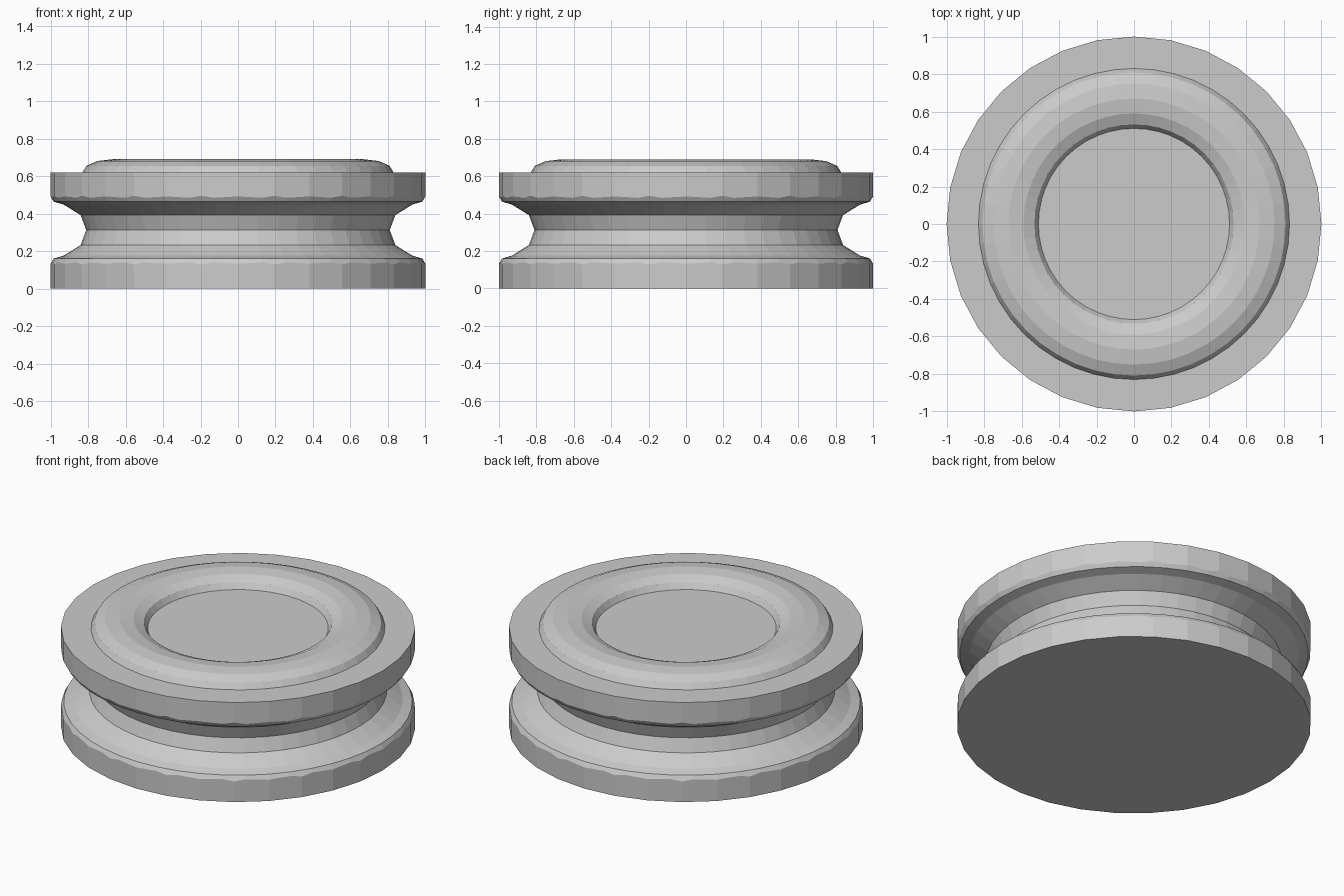
import bpy, bmesh, math

if "Cube" in bpy.data.objects:
    bpy.data.objects.remove(bpy.data.objects["Cube"])


def lathe_ring(name, section, steps):
    """Closed ring made by turning a closed (radius, z) section about z."""
    bm = bmesh.new()
    rings = []
    for i in range(steps):
        a = 2 * math.pi * i / steps
        rings.append([bm.verts.new((r * math.cos(a), r * math.sin(a), z)) for r, z in section])
    n = len(section)
    for i in range(steps):
        p, q = rings[i], rings[(i + 1) % steps]
        for j in range(n):
            k = (j + 1) % n
            bm.faces.new((p[j], q[j], q[k], p[k]))
    bmesh.ops.recalc_face_normals(bm, faces=bm.faces)
    mesh = bpy.data.meshes.new(name)
    bm.to_mesh(mesh)
    bm.free()
    obj = bpy.data.objects.new(name, mesh)
    bpy.context.collection.objects.link(obj)
    return obj


# Main drum
HEIGHT, MID = 0.62, 0.312
bpy.ops.mesh.primitive_cylinder_add(vertices=32, radius=1, depth=HEIGHT,
                                    location=(0, 0, HEIGHT / 2))
drum = bpy.context.object
drum.name = "grooved_drum"

# Groove around the waist, mirrored about its middle
half = [(0.84, 0.08), (0.93, 0.136), (0.984, 0.152), (1.003, 0.185), (1.15, 0.20)]
section = [(0.81, MID)] + [(r, MID + h) for r, h in half] \
    + [(r, MID - h) for r, h in reversed(half)]
cutter = lathe_ring("groove_cutter", section, 48)
cutter.hide_render = True
cutter.hide_viewport = True

cut = drum.modifiers.new("groove", 'BOOLEAN')
cut.operation = 'DIFFERENCE'
cut.solver = 'EXACT'
cut.object = cutter

# Flattened ring standing out of the top face
bump = [(0.67 + 0.16 * math.cos(math.pi * i / 6), HEIGHT + 0.07 * math.sin(math.pi * i / 6))
        for i in range(12)]
lathe_ring("top_ring", bump, 48)
